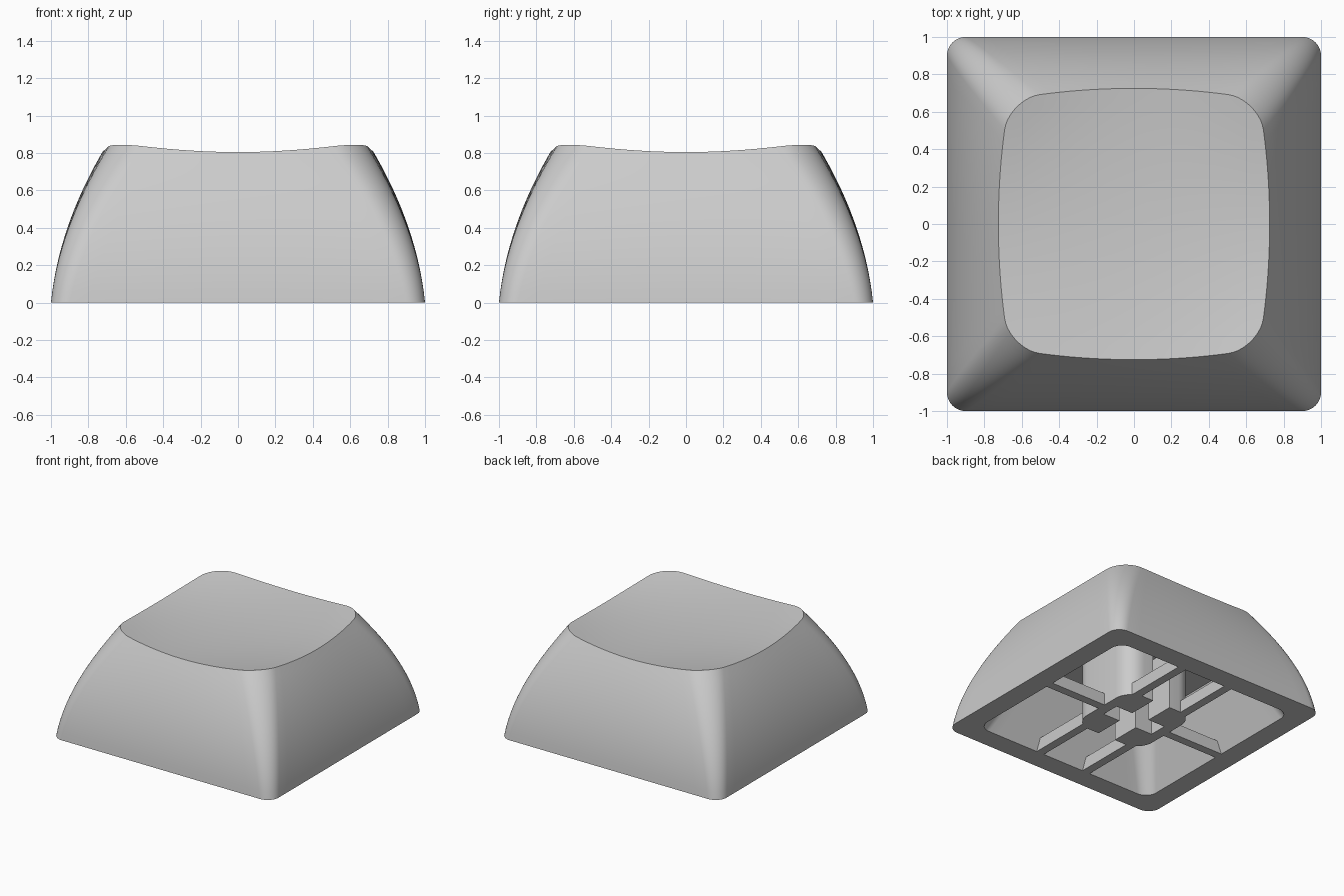
import bpy, bmesh, math

if "Cube" in bpy.data.objects:
    bpy.data.objects.remove(bpy.data.objects["Cube"])

grey = bpy.data.materials.new("light_grey")
grey.diffuse_color = (0.6, 0.6, 0.6, 1)
grey.use_nodes = True
grey.node_tree.nodes["Principled BSDF"].inputs["Base Color"].default_value = grey.diffuse_color

SIDE, ARC = 16, 10          # points along each straight side and each corner
CEILING = 0.50


def finish(bm, name, angle=35):
    bmesh.ops.recalc_face_normals(bm, faces=bm.faces)
    me = bpy.data.meshes.new(name)
    bm.to_mesh(me)
    bm.free()
    ob = bpy.data.objects.new(name, me)
    bpy.context.collection.objects.link(ob)
    me.materials.append(grey)
    bpy.ops.object.select_all(action='DESELECT')
    ob.select_set(True)
    bpy.context.view_layer.objects.active = ob
    bpy.ops.object.shade_smooth_by_angle(angle=math.radians(angle))
    return ob


def rounded_square(h, r, bow=0.0):
    """Closed outline with a constant point count; bow pulls the corners in."""
    pts = []
    for q in range(4):
        c, s = (1, 0, -1, 0)[q], (0, 1, 0, -1)[q]
        local = [(h, (h - r) * (2 * i / SIDE - 1)) for i in range(SIDE)]
        for i in range(ARC):
            a = math.pi / 2 * i / ARC
            local.append((h - r + r * math.cos(a), h - r + r * math.sin(a)))
        local = [(x * (1 - bow * (y / h) ** 2), y * (1 - bow * (x / h) ** 2))
                 for x, y in local]
        pts += [(x * c - y * s, x * s + y * c) for x, y in local]
    return pts


def outer(z):
    return rounded_square(1 - 0.1 * z - 0.3 * z * z, 0.1 + 0.1 * z, 0.055 * z * z)


def inner(z):
    return rounded_square(0.83 - 0.42 * z, 0.1 + 0.1 * z)


def dish(x, y):
    return 0.765 + 0.076 * (x * x + y * y) + 0.125 * x * x * y * y


# Hollow cap: curved walls, dished top, tapered cavity
bm = bmesh.new()
count = 4 * (SIDE + ARC)
rim = []
for i in range(count):
    z = 0.8
    for _ in range(12):
        z = dish(*outer(z)[i])
    rim.append(z)

rings = []
for z in (CEILING, 0.33, 0.16, 0.0):
    rings.append([bm.verts.new((x, y, z)) for x, y in inner(z)])
LAYERS = 14
for k in range(LAYERS + 1):
    ring = []
    for i in range(count):
        z = rim[i] * k / LAYERS
        ring.append(bm.verts.new((*outer(z)[i], z)))
    rings.append(ring)
edge = [v.co.copy() for v in rings[-1]]
for k in range(9, 0, -1):
    s = k / 10
    rings.append([bm.verts.new((p.x * s, p.y * s, dish(p.x * s, p.y * s))) for p in edge])
for a, b in zip(rings, rings[1:]):
    for i in range(count):
        j = (i + 1) % count
        bm.faces.new((a[i], a[j], b[j], b[i]))
bm.faces.new(rings[0])
centre = bm.verts.new((0, 0, dish(0, 0)))
for i in range(count):
    bm.faces.new((rings[-1][i], rings[-1][(i + 1) % count], centre))
finish(bm, "cap_shell")


# Stem: two mirrored halves around a cross-shaped slot
def stem_half(name, sign):
    h, r, slot, arm, half = 0.32, 0.15, 0.08, 0.235, 0.075
    pts = [(slot, -h)]
    for start, cy in ((-90, -(h - r)), (0, h - r)):
        for i in range(9):
            a = math.radians(start + 90 * i / 8)
            pts.append((h - r + r * math.cos(a), cy + r * math.sin(a)))
    pts += [(slot, h), (slot, half), (arm, half), (arm, -half), (slot, -half)]
    bm = bmesh.new()
    face = bm.faces.new([bm.verts.new((sign * x, y, 0)) for x, y in pts])
    ext = bmesh.ops.extrude_face_region(bm, geom=[face], use_keep_orig=True)
    for v in ext["geom"]:
        if isinstance(v, bmesh.types.BMVert):
            v.co.z = CEILING + 0.01
    finish(bm, name)


for side, sign in (("right", 1), ("left", -1)):
    stem_half("stem_" + side, sign)


# Ribs joining the stem to the walls
def rib(name, x0, x1, y0, y1, z1=0.1):
    bm = bmesh.new()
    bmesh.ops.create_cube(bm, size=1)
    for v in bm.verts:
        v.co = (x1 if v.co.x > 0 else x0, y1 if v.co.y > 0 else y0, z1 if v.co.z > 0 else 0)
    finish(bm, name)


for sx, nx in ((1, "right"), (-1, "left")):
    rib("cross_rib_" + nx, *sorted((sx * 0.29, sx * 0.84)), -0.035, 0.035)
    for sy, ny in ((1, "back"), (-1, "front")):
        rib(f"long_rib_{nx}_{ny}", sx * 0.225 - 0.035, sx * 0.225 + 0.035,
            *sorted((sy * 0.27, sy * 0.84)))
